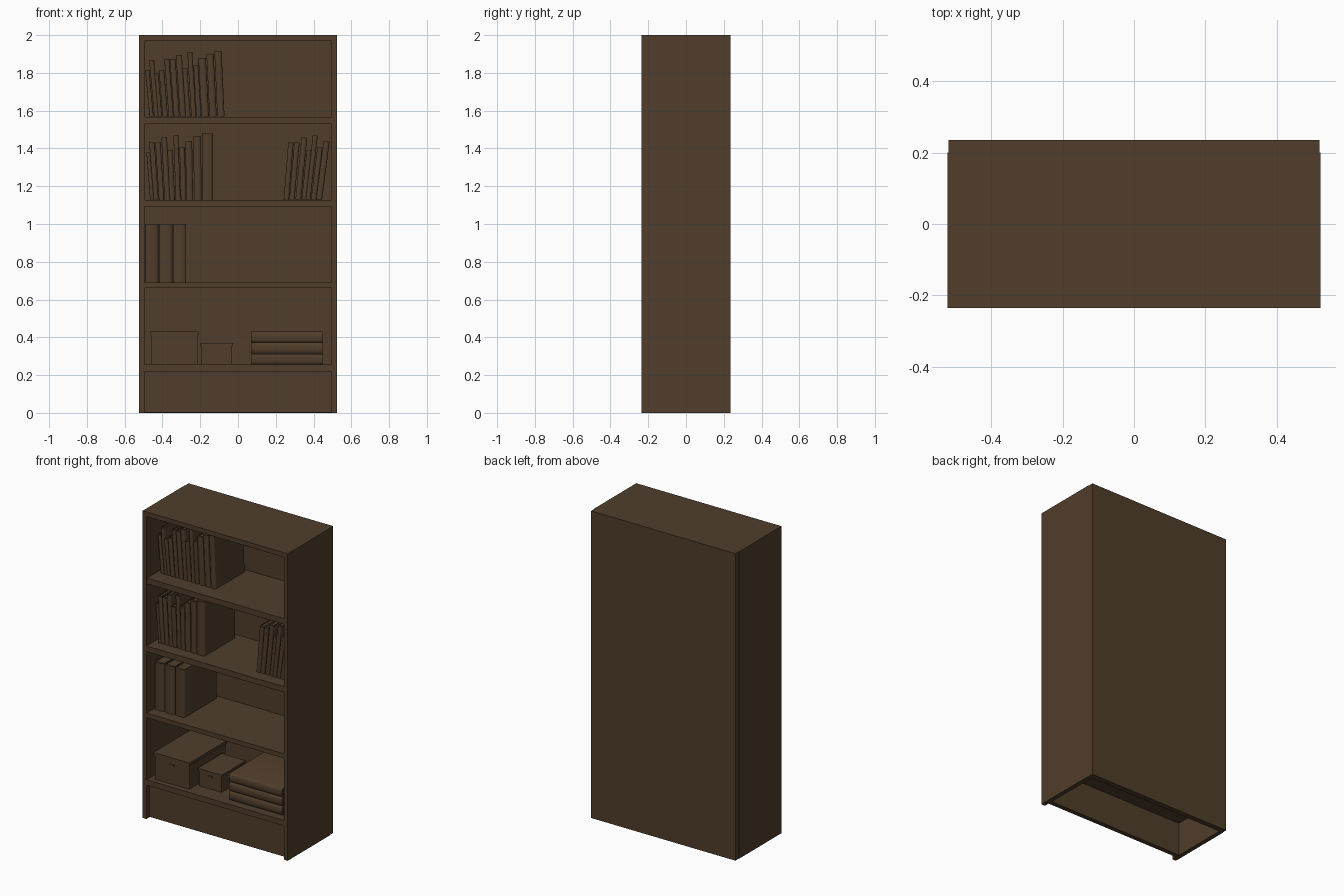
import bpy, bmesh
from math import sin, cos, pi
from mathutils import Matrix

if "Cube" in bpy.data.objects:
    bpy.data.objects.remove(bpy.data.objects["Cube"])

mat = bpy.data.materials.new("brown")
mat.diffuse_color = (0.08, 0.047, 0.024, 1)
mat.use_nodes = True
mat.node_tree.nodes["Principled BSDF"].inputs["Base Color"].default_value = mat.diffuse_color


def finish(name, bm):
    bmesh.ops.recalc_face_normals(bm, faces=bm.faces)
    me = bpy.data.meshes.new(name)
    bm.to_mesh(me)
    bm.free()
    ob = bpy.data.objects.new(name, me)
    bpy.context.collection.objects.link(ob)
    me.materials.append(mat)
    return ob


def add_box(bm, x0, x1, y0, y1, z0, z1):
    m = Matrix.Translation(((x0 + x1) / 2, (y0 + y1) / 2, (z0 + z1) / 2))
    m = m @ Matrix.Diagonal((x1 - x0, y1 - y0, z1 - z0, 1))
    bmesh.ops.create_cube(bm, size=1, matrix=m)


def box(name, *dims):
    bm = bmesh.new()
    add_box(bm, *dims)
    return finish(name, bm)


def book(name, w, h, y0, y1, matrix):
    """Upright book, spine towards -y, lower left edge on the local z axis."""
    bm = bmesh.new()
    t, bulge, n = min(0.004, w * 0.15), min(0.012, w * 0.3), 8
    # cover: U-shaped profile with a rounded spine
    outer = [(w / 2 - w / 2 * cos(pi * i / n), y0 + bulge * (1 - sin(pi * i / n)))
             for i in range(n + 1)]
    pts = [(0, y1)] + outer + [(w, y1), (w - t, y1),
                               (w - t, y0 + bulge + t), (t, y0 + bulge + t), (t, y1)]
    face = bm.faces.new([bm.verts.new((x, y, 0)) for x, y in pts])
    ext = bmesh.ops.extrude_face_region(bm, geom=[face])
    bmesh.ops.translate(bm, vec=(0, 0, h),
                        verts=[v for v in ext["geom"] if isinstance(v, bmesh.types.BMVert)])
    # page block
    add_box(bm, t, w - t, y0 + bulge + t, y1 - 0.005, 0.005, h - 0.005)
    ob = finish(name, bm)
    ob.data.transform(matrix)
    bpy.context.view_layer.objects.active = ob
    ob.select_set(True)
    bpy.ops.object.shade_smooth_by_angle(angle=0.6)
    ob.select_set(False)


def book_row(name, rows, base, y0, y1, lean0, lean1, right=False):
    """rows: top outer corner x, thickness, top z; lean blends along the row."""
    for i, (x, w, top) in enumerate(rows):
        a = lean0 + (lean1 - lean0) * i / (len(rows) - 1)
        h = top - base
        if right:
            m = (Matrix.Translation((x - h * sin(a), 0, base)) @ Matrix.Rotation(a, 4, 'Y')
                 @ Matrix.Translation((-w, 0, 0)))
        else:
            m = Matrix.Translation((x + h * sin(a), 0, base)) @ Matrix.Rotation(-a, 4, 'Y')
        book(name, w, h, y0, y1, m)


# Case
for s, side in ((-1, "left"), (1, "right")):
    box(side + "_side", *sorted((s * 0.495, s * 0.523)), -0.235, 0.2, 0, 2)
box("back_panel", -0.52, 0.52, 0.2, 0.235, 0, 2)
box("top_panel", -0.495, 0.495, -0.235, 0.2, 1.97, 2)
box("plinth", -0.495, 0.495, -0.205, -0.175, 0.003, 0.22)
for z0, z1, y in ((0.22, 0.255, -0.235), (0.66, 0.69, -0.235),
                  (1.09, 1.127, -0.235), (1.53, 1.567, -0.23)):
    box("shelf", -0.495, 0.495, y, 0.2, z0, z1)

# Top shelf books
book_row("top_book", [
    (-.491, .022, 1.815), (-.470, .026, 1.867), (-.443, .022, 1.80), (-.419, .028, 1.815),
    (-.390, .026, 1.873), (-.361, .030, 1.873), (-.329, .032, 1.894), (-.294, .026, 1.825),
    (-.268, .026, 1.91), (-.236, .026, 1.841), (-.210, .040, 1.878), (-.167, .038, 1.90),
    (-.125, .038, 1.915)], 1.567, -0.13, 0.17, 0.09, 0.045)

# Second shelf books, leaning to both ends
book_row("left_book", [
    (-.485, .020, 1.379), (-.470, .028, 1.432), (-.438, .028, 1.432), (-.406, .030, 1.459),
    (-.374, .028, 1.39), (-.342, .026, 1.47), (-.310, .028, 1.406), (-.279, .036, 1.438),
    (-.236, .040, 1.464), (-.190, .058, 1.478)], 1.127, -0.16, 0.16, 0.08, 0.0)
book_row("right_book", [
    (.294, .028, 1.432), (.326, .028, 1.432), (.366, .030, 1.459), (.390, .026, 1.39),
    (.422, .026, 1.47), (.448, .028, 1.406), (.485, .032, 1.438)],
    1.127, -0.16, 0.16, 0.08, 0.13, right=True)

# Binders on the third shelf, albums lying on the bottom shelf
for i in range(3):
    book("binder", 0.07, 0.31, -0.165, 0.17, Matrix.Translation((-0.492 + i * 0.074, 0, 0.69)))
    book("album", 0.058, 0.382, -0.19, 0.17,
         Matrix.Translation((0.068, 0, 0.313 + i * 0.0585)) @ Matrix.Rotation(pi / 2, 4, 'Y'))


# Storage boxes with lid and small handle
def storage_box(name, x0, x1, y0, y1, top, lid, handle_z):
    o = 0.006
    box(name, x0 + o, x1 - o, y0 + o, y1 - o, 0.255, top - lid)
    box(name + "_lid", x0, x1, y0, y1, top - lid, top)
    c = (x0 + x1) / 2
    box(name + "_handle", c - 0.016, c + 0.016, y0 + 0.002, y0 + o, handle_z - 0.006, handle_z + 0.006)


storage_box("large_box", -0.466, -0.206, -0.205, 0.18, 0.43, 0.018, 0.377)
storage_box("small_box", -0.2, -0.026, -0.13, 0.12, 0.37, 0.012, 0.334)
